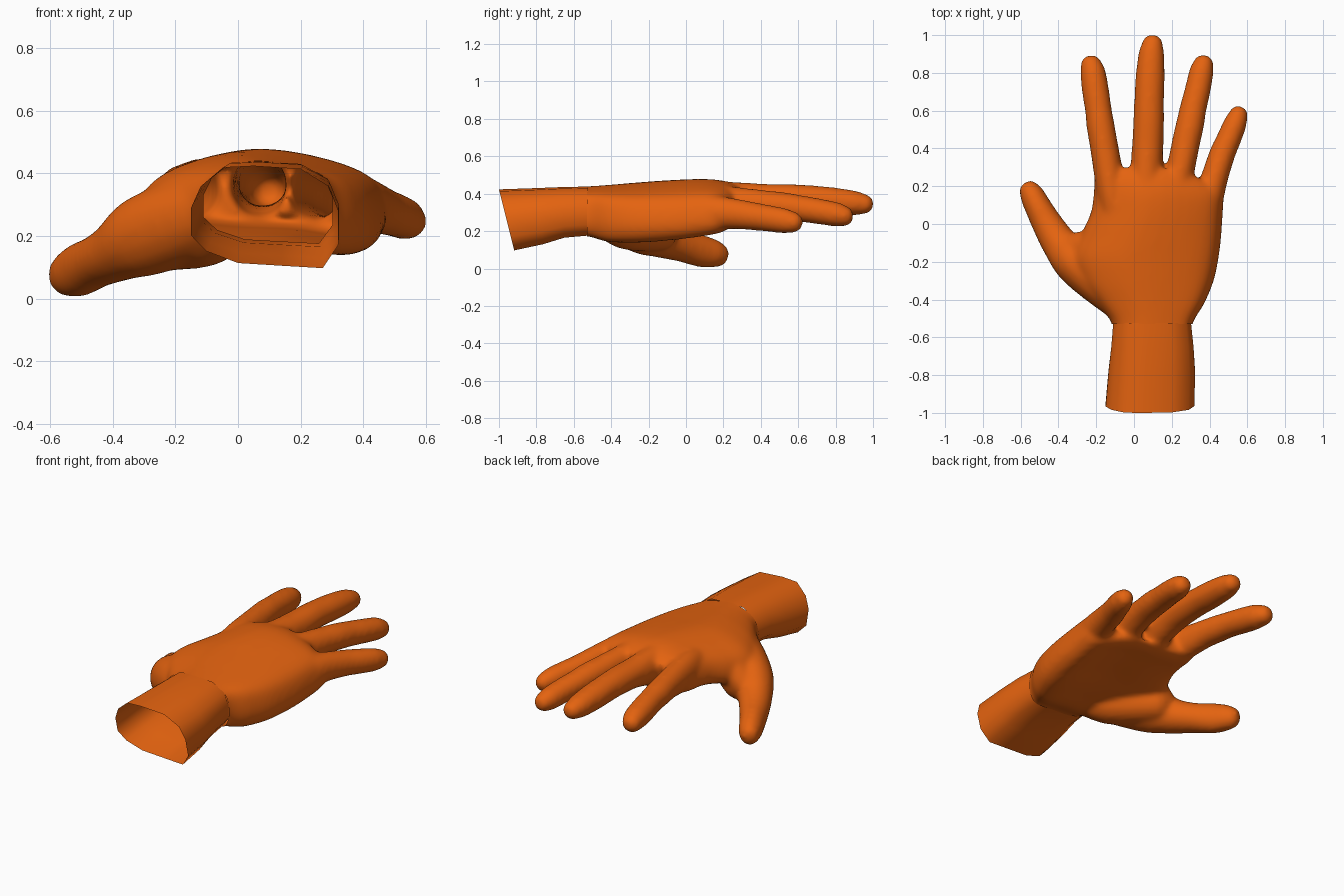
import bpy, bmesh, math
from mathutils import Vector

if "Cube" in bpy.data.objects:
    bpy.data.objects.remove(bpy.data.objects["Cube"])

skin = bpy.data.materials.new("orange_skin")
skin.diffuse_color = (0.78, 0.125, 0.005, 1)
skin.use_nodes = True
skin.node_tree.nodes["Principled BSDF"].inputs["Base Color"].default_value = skin.diffuse_color

# Unit cross-section: arched back, flat underside
WRIST = [(-1, .18), (-.87, .6), (-.57, .97), (-.15, 1), (.49, .94), (.87, .6),
         (1, .12), (1, -.55), (.79, -1), (.2, -.95), (-.36, -.9), (-.79, -.67), (-1, -.36)]
# The palm uses a more domed back
PALM = [(u, v - .1 if (u, v) in ((-.57, .97), (.49, .94)) else v) for u, v in WRIST]


def spline(p, steps, closed):
    """Catmull-Rom curve through tuples of any length."""
    n, out = len(p), []
    at = lambda i: p[i % n] if closed else p[min(max(i, 0), n - 1)]
    for i in range(n if closed else n - 1):
        for s in range(steps):
            t = s / steps
            out.append(tuple(b + .5 * t * (c - a + t * (2 * a - 5 * b + 4 * c - d
                                                        + t * (3 * (b - c) + d - a)))
                             for a, b, c, d in zip(at(i - 1), at(i), at(i + 1), at(i + 2))))
    return out if closed else out + [p[-1]]


def section(bm, profile, y, x0, x1, z0, z1, arch=0.0, shear=0.0, cup=0.0, tilt=0.0):
    """Ring of the profile fitted into a box; optional arch, slant and hollow underside."""
    ring = []
    for u, v in profile:
        x = (x0 + x1) / 2 + u * (x1 - x0) / 2
        z = (z0 + z1) / 2 + v * (z1 - z0) / 2
        yy = y + tilt * (z1 - z) - shear * max(0, x - .2)
        if v < 0:
            z -= cup * v * max(0, 1 - (u / .8) ** 2)
        ring.append(bm.verts.new((x, yy, z - arch * (x - .08) ** 2)))
    return ring


def loft(bm, rings, caps=True):
    for a, b in zip(rings, rings[1:]):
        n = len(a)
        for i in range(n):
            bm.faces.new((a[i], a[(i + 1) % n], b[(i + 1) % n], b[i]))
    if caps:
        bm.faces.new(rings[0][::-1])
        bm.faces.new(rings[-1])


def digit(bm, pts, sides=16):
    """Blunt-tipped tube along (x, y, z, radius, height factor) points."""
    path = [(Vector(p[:3]), p[3] + .003, p[4]) for p in spline(pts, 3, False)]
    end, r, flat = path[-1]
    d = (end - path[-2][0]).normalized()
    for a in (25, 48, 68, 82):                      # blunt tip
        t = math.radians(a)
        path.append((end + d * r * math.sin(t), r * math.cos(t) ** .8, flat))
    rings = []
    for i, (c, r, flat) in enumerate(path):
        t = (path[min(i + 1, len(path) - 1)][0] - path[max(i - 1, 0)][0]).normalized()
        side = t.cross(Vector((0, 0, 1))).normalized()
        up = side.cross(t)
        rings.append([bm.verts.new(c + side * r * math.cos(k * math.tau / sides)
                                   + up * r * flat * math.sin(k * math.tau / sides))
                      for k in range(sides)])
    loft(bm, rings)


def make(name, bm):
    bmesh.ops.recalc_face_normals(bm, faces=bm.faces)
    me = bpy.data.meshes.new(name)
    bm.to_mesh(me)
    bm.free()
    me.materials.append(skin)
    ob = bpy.data.objects.new(name, me)
    bpy.context.collection.objects.link(ob)
    bpy.ops.object.select_all(action='DESELECT')
    ob.select_set(True)
    bpy.context.view_layer.objects.active = ob
    return ob


# Palm: y, x range, z range, arch, shear, cup; from wrist to knuckles
bm = bmesh.new()
palm = [(-.64, -.115, .305, .165, .437, 0, 0, 0), (-.53, -.112, .305, .175, .44, 0, 0, 0),
        (-.42, -.19, .367, .148, .447, .08, 0, 0), (-.30, -.28, .415, .15, .458, .2, 0, .01),
        (-.18, -.32, .44, .16, .468, .25, 0, .015), (-.06, -.275, .455, .178, .475, .3, 0, .015),
        (.06, -.222, .463, .195, .479, .3, 0, .01), (.16, -.207, .468, .21, .476, .3, .1, .005),
        (.24, -.203, .463, .222, .458, .3, .25, 0), (.3, -.18, .445, .245, .425, .3, .4, 0)]
loft(bm, [section(bm, spline(PALM, 3, True), *row) for row in spline(palm, 4, False)])

# Fingers, index to little, each deep at the palm and round at the tip
digit(bm, [(-.1, .02, .34, .07, 1.3), (-.118, .15, .342, .076, 1.35), (-.14, .3, .35, .075, 1.2),
           (-.16, .42, .355, .073, 1.05), (-.177, .52, .352, .073, 1), (-.188, .6, .346, .069, 1),
           (-.203, .7, .333, .07, 1), (-.217, .8, .319, .066, 1), (-.225, .835, .313, .057, 1)])
digit(bm, [(.055, .02, .35, .075, 1.3), (.06, .15, .352, .084, 1.35), (.068, .32, .362, .083, 1.15),
           (.073, .43, .37, .081, 1), (.078, .55, .373, .08, .96), (.08, .65, .37, .077, .96),
           (.085, .77, .361, .076, .96), (.092, .9, .35, .067, .96), (.097, .945, .345, .056, .96)])
digit(bm, [(.18, .02, .335, .07, 1.3), (.215, .15, .338, .075, 1.4), (.255, .33, .343, .073, 1.15),
           (.275, .43, .34, .073, 1.03), (.295, .52, .333, .073, 1), (.315, .62, .319, .069, 1),
           (.335, .7, .307, .067, 1), (.358, .81, .288, .063, 1), (.366, .84, .281, .054, 1)])
digit(bm, [(.35, .0, .3, .07, 1.2), (.39, .12, .3, .076, 1.2), (.428, .25, .293, .07, 1.15),
           (.467, .37, .278, .067, 1.08), (.498, .44, .268, .064, 1.08), (.535, .53, .254, .06, 1.08),
           (.551, .573, .247, .05, 1.08)])

# Thumb and the fleshy mound at its base
digit(bm, [(-.06, -.42, .28, .1, 1.1), (-.19, -.3, .24, .12, 1.1), (-.31, -.2, .195, .116, 1.1),
           (-.385, -.115, .15, .096, 1), (-.45, -.015, .118, .082, 1), (-.505, .085, .092, .07, 1.2),
           (-.538, .15, .079, .064, 1.15), (-.548, .168, .075, .057, 1.15)])
digit(bm, [(-.02, -.45, .265, .085, 1), (-.09, -.34, .225, .115, 1), (-.18, -.23, .205, .112, 1),
           (-.26, -.15, .195, .1, 1)])

# Skin between thumb and index
digit(bm, [(-.16, -.16, .31, .1, 1), (-.23, -.13, .265, .09, 1), (-.285, -.12, .215, .08, 1)])

# Fuse into one skin, then open it at the wrist
hand = make("hand", bm)
fuse = hand.modifiers.new("fuse", 'REMESH')
fuse.mode = 'VOXEL'
fuse.voxel_size = 0.012
soft = hand.modifiers.new("soften", 'SMOOTH')
soft.factor = 0.5
soft.iterations = 20
for m in ("fuse", "soften"):
    bpy.ops.object.modifier_apply(modifier=m)
bm = bmesh.new()
bm.from_mesh(hand.data)
bmesh.ops.bisect_plane(bm, geom=bm.verts[:] + bm.edges[:] + bm.faces[:],
                       plane_co=(0, -.53, 0), plane_no=(0, 1, 0), clear_inner=True)
for f in bm.faces:
    f.material_index = 0
bm.to_mesh(hand.data)
bm.free()
bpy.ops.object.shade_smooth_by_angle(angle=math.radians(60))

# Forearm: open tube with a slanted end
bm = bmesh.new()
loft(bm, [section(bm, WRIST, -1.0, -.15, .32, .097, .423, tilt=.25),
          section(bm, WRIST, -.8, -.135, .323, .13, .43, tilt=.12),
          section(bm, WRIST, -.65, -.12, .315, .165, .436),
          section(bm, WRIST, -.525, -.11, .302, .176, .438)], caps=False)
make("forearm", bm)
bpy.ops.object.shade_smooth_by_angle(angle=math.radians(70))
